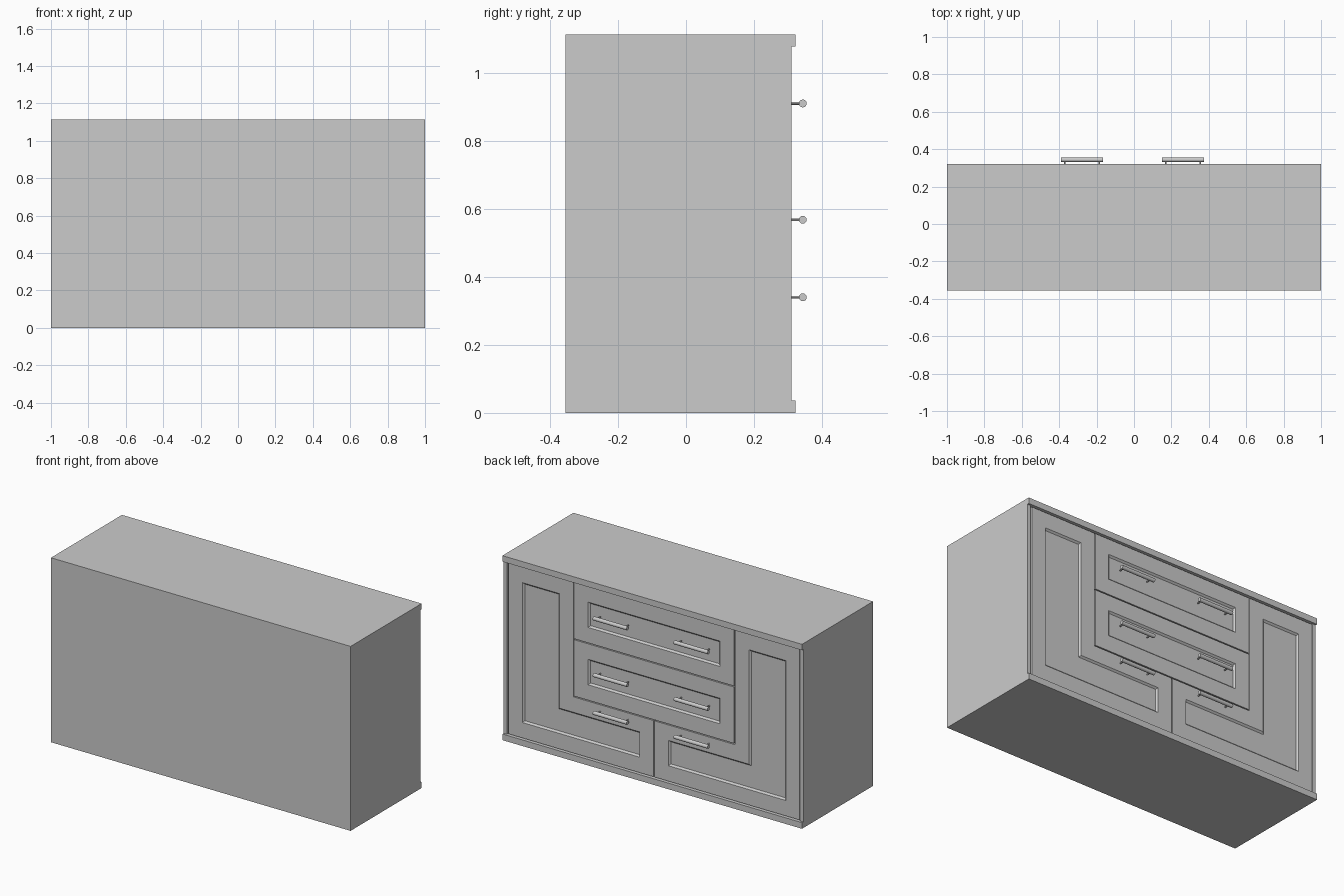
import bpy, bmesh
from mathutils import Matrix, Vector

if "Cube" in bpy.data.objects:
    bpy.data.objects.remove(bpy.data.objects["Cube"])

BACK, FRAME, LIP, FACE = -0.355, 0.29, 0.322, 0.31   # y of the main planes
TOP = 1.113
CX = -0.004                                          # centre line of the fronts


def to_object(bm, name):
    mesh = bpy.data.meshes.new(name)
    bmesh.ops.recalc_face_normals(bm, faces=bm.faces)
    bm.to_mesh(mesh)
    bm.free()
    obj = bpy.data.objects.new(name, mesh)
    bpy.context.collection.objects.link(obj)
    return obj


def box(name, lo, hi):
    bm = bmesh.new()
    lo, hi = Vector(lo), Vector(hi)
    bmesh.ops.create_cube(bm, size=1, matrix=Matrix.Translation((lo + hi) / 2)
                          @ Matrix.Diagonal((*(hi - lo), 1)))
    return to_object(bm, name)


def panel(name, outline, margin=0.093, bevel=0.01):
    """Front board from an x-z outline, with a bevelled recess in its face."""
    bm = bmesh.new()
    base = bm.faces.new([bm.verts.new((CX + x, FRAME, z)) for x, z in outline])
    ext = bmesh.ops.extrude_face_region(bm, geom=[base])["geom"]
    bmesh.ops.translate(bm, vec=(0, FACE - FRAME, 0),
                        verts=[v for v in ext if isinstance(v, bmesh.types.BMVert)])
    bmesh.ops.recalc_face_normals(bm, faces=bm.faces)
    face = max(bm.faces, key=lambda f: f.calc_center_median().y)
    bmesh.ops.inset_region(bm, faces=[face], thickness=margin, use_even_offset=True)
    bmesh.ops.inset_region(bm, faces=[face], thickness=bevel, use_even_offset=True)
    bmesh.ops.translate(bm, vec=(0, -bevel, 0), verts=face.verts)
    return to_object(bm, name)


def rod(bm, p, q, radius, sides=16):
    p, q = Vector(p), Vector(q)
    d = q - p
    mat = Matrix.Translation((p + q) / 2) @ d.to_track_quat('Z', 'Y').to_matrix().to_4x4()
    bmesh.ops.create_cone(bm, cap_ends=True, segments=sides, radius1=radius,
                          radius2=radius, depth=d.length, matrix=mat)


def handle(name, x, z):
    bm = bmesh.new()
    rod(bm, (x - 0.113, 0.3435, z), (x + 0.113, 0.3435, z), 0.0115)
    for s in (-1, 1):
        rod(bm, (x + s * 0.093, FACE - 0.002, z), (x + s * 0.093, 0.3435, z), 0.004, 12)
    obj = to_object(bm, name)
    bpy.ops.object.select_all(action='DESELECT')
    obj.select_set(True)
    bpy.context.view_layer.objects.active = obj
    bpy.ops.object.shade_smooth_by_angle()


# Carcass: core, side boards, top and bottom boards with a front lip
box("carcass_core", (-0.98, BACK, 0.037), (0.98, FRAME, 1.077))
for side, s in (("left", -1), ("right", 1)):
    box(side + "_side_board", (min(s, s * 0.978), BACK, 0.037),
        (max(s, s * 0.978), FACE, 1.077))
box("top_board", (-1, BACK, 1.077), (1, LIP, TOP))
box("bottom_board", (-1, BACK, 0), (1, LIP, 0.037))

# Two stacked drawers in the middle
panel("upper_drawer", [(-0.533, 0.733), (0.533, 0.733), (0.533, 1.072), (-0.533, 1.072)])
panel("lower_drawer", [(-0.533, 0.387), (0.533, 0.387), (0.533, 0.727), (-0.533, 0.727)])

# L-shaped doors that wrap under the drawers
for side, s in (("left", -1), ("right", 1)):
    panel(side + "_door", [(s * x, z) for x, z in (
        (0.003, 0.042), (0.972, 0.042), (0.972, 1.072),
        (0.539, 1.072), (0.539, 0.381), (0.003, 0.381))])

# Bar handles, a pair on each drawer and one on each door
for part, z in (("upper_drawer", 0.91), ("lower_drawer", 0.568), ("door", 0.34)):
    for side, s in (("left", -1), ("right", 1)):
        handle(f"{side}_{part}_handle", -0.008 + s * 0.27, z)
